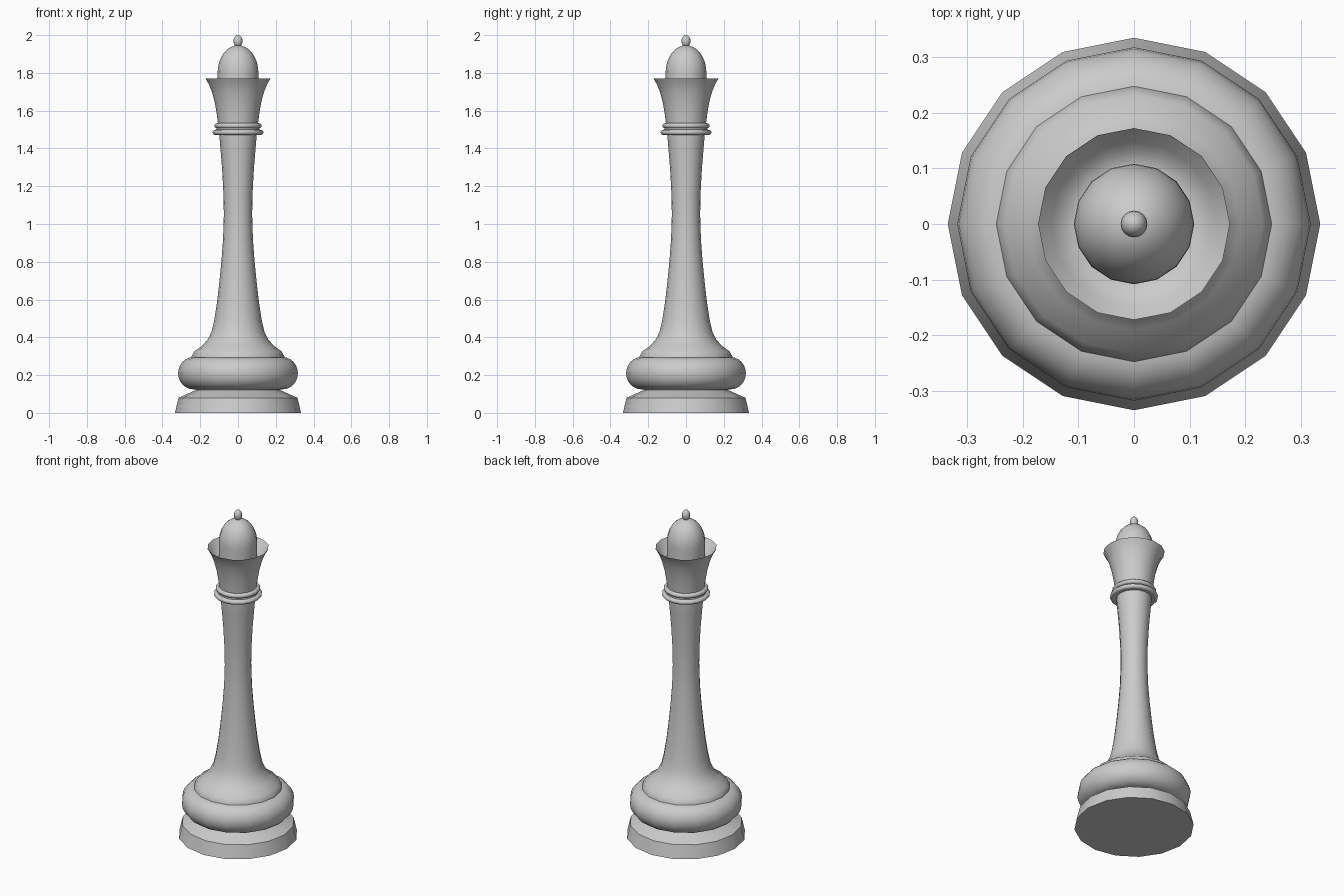
import bpy, bmesh, math

if "Cube" in bpy.data.objects:
    bpy.data.objects.remove(bpy.data.objects["Cube"])

SIDES = 16


def finish(name, bm, angle=35):
    bmesh.ops.remove_doubles(bm, verts=bm.verts, dist=1e-5)
    bmesh.ops.recalc_face_normals(bm, faces=bm.faces)
    mesh = bpy.data.meshes.new(name)
    bm.to_mesh(mesh)
    bm.free()
    ob = bpy.data.objects.new(name, mesh)
    bpy.context.collection.objects.link(ob)
    bpy.ops.object.select_all(action='DESELECT')
    ob.select_set(True)
    bpy.context.view_layer.objects.active = ob
    bpy.ops.object.shade_smooth_by_angle(angle=math.radians(angle))
    return ob


def lathe(name, profile, closed=False, angle=35):
    """Turn (radius, height) points around the z axis."""
    bm = bmesh.new()
    verts = [bm.verts.new((r, 0, z)) for r, z in profile]
    pairs = list(zip(verts, verts[1:]))
    if closed:
        pairs.append((verts[-1], verts[0]))
    edges = [bm.edges.new(p) for p in pairs]
    bmesh.ops.spin(bm, geom=verts + edges, cent=(0, 0, 0), axis=(0, 0, 1),
                   angle=math.tau, steps=SIDES)
    return finish(name, bm, angle)


def arc(r, z, rx, rz, start, end, steps):
    """Points on an ellipse in the profile plane, angles in degrees."""
    out = []
    for i in range(steps + 1):
        a = math.radians(start + (end - start) * i / steps)
        out.append((max(0, r + rx * math.cos(a)), z + rz * math.sin(a)))
    return out


# Foot: bevelled plinth
lathe("foot", [(0, 0), (0.334, 0), (0.315, 0.08), (0.225, 0.12), (0.225, 0.14), (0, 0.14)], angle=25)

# Rounded cushion above the foot
lathe("base_cushion", [(0, 0.125)] + arc(0.238, 0.21, 0.079, 0.085, -90, 90, 12) + [(0, 0.295)])

# Flared skirt and slender stem
lathe("stem", [(0, 0.28), (0.247, 0.28), (0.247, 0.296), (0.232, 0.325),
               (0.19, 0.355), (0.16, 0.39), (0.14, 0.43), (0.126, 0.49),
               (0.112, 0.58), (0.10, 0.68), (0.088, 0.80), (0.079, 0.92),
               (0.075, 1.05), (0.077, 1.16), (0.084, 1.29), (0.093, 1.40),
               (0.10, 1.48), (0.10, 1.54), (0, 1.54)])

# Two collar rings
for name, r, z in (("lower_collar", 0.119, 1.485), ("upper_collar", 0.109, 1.52)):
    lathe(name, arc(r, z, 0.016, 0.014, 0, 330, 11), closed=True)
lathe("collar_core", [(0, 1.473), (0.119, 1.473), (0.109, 1.533), (0, 1.533)])

# Hollow flared crown
lathe("crown", [(0, 1.53), (0.106, 1.53), (0.112, 1.58), (0.122, 1.64),
                (0.138, 1.70), (0.154, 1.74), (0.172, 1.77),
                (0.148, 1.742), (0.128, 1.722), (0.105, 1.715), (0, 1.715)])

# Dome inside the crown
lathe("dome", [(0, 1.70), (0.108, 1.70)] + arc(0, 1.80, 0.108, 0.146, 0, 90, 10))

# Finial bead
lathe("finial", arc(0, 1.968, 0.024, 0.032, -90, 90, 10))
